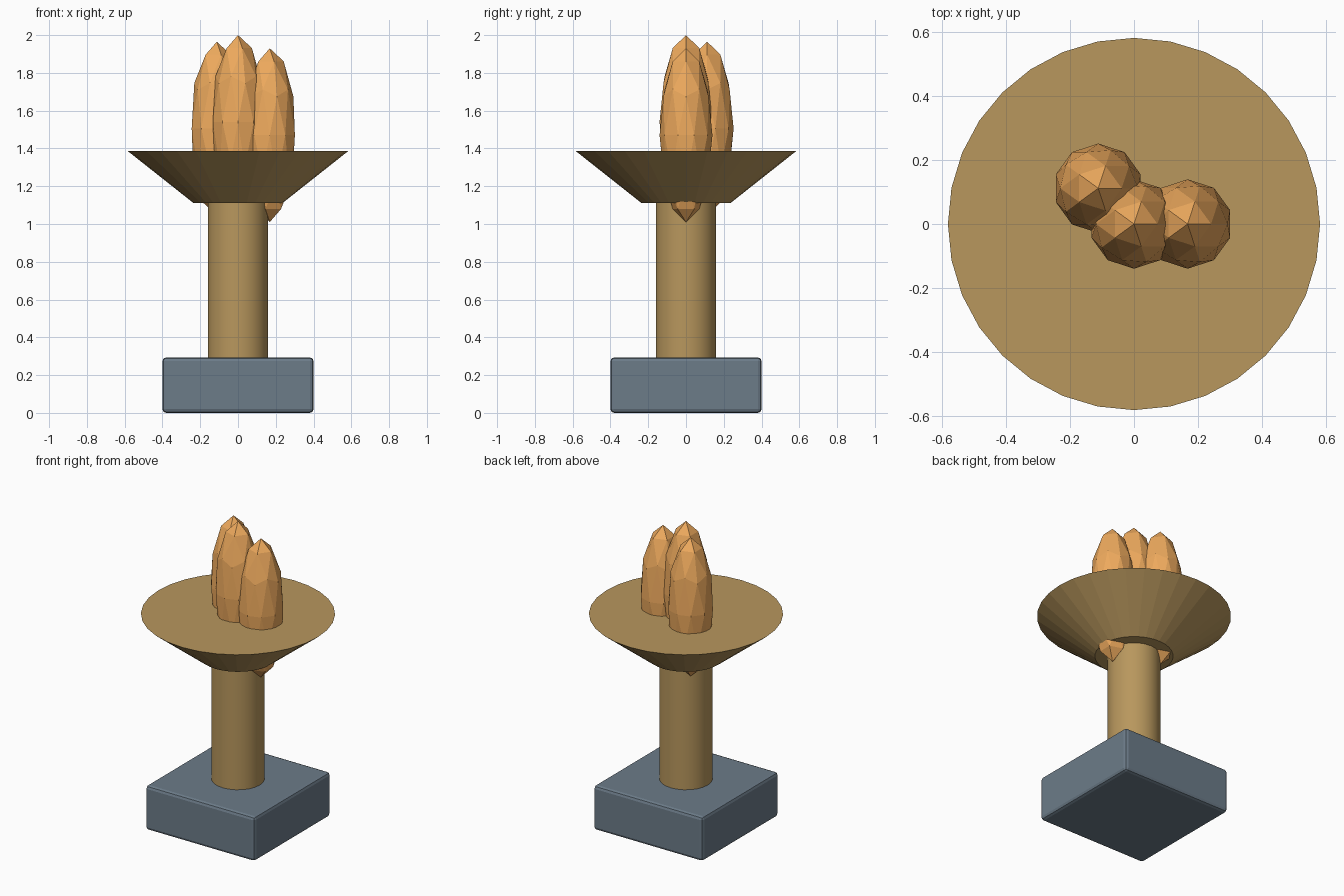
import bpy

if "Cube" in bpy.data.objects:
    bpy.data.objects.remove(bpy.data.objects["Cube"])


def material(name, color):
    m = bpy.data.materials.new(name)
    m.diffuse_color = (*color, 1)
    m.use_nodes = True
    m.node_tree.nodes["Principled BSDF"].inputs["Base Color"].default_value = m.diffuse_color
    return m


def finish(name, mat):
    ob = bpy.context.object
    ob.name = name
    ob.data.materials.append(mat)
    return ob


stone = material("stone", (0.15, 0.2, 0.25))
brass = material("brass", (0.48, 0.31, 0.11))
fire = material("fire", (0.85, 0.4, 0.11))

# Square base block with softened edges
bpy.ops.mesh.primitive_cube_add(size=1, location=(0, 0, 0.147))
base = finish("base", stone)
base.scale = (0.8, 0.8, 0.294)
bpy.ops.object.transform_apply(location=False, rotation=False, scale=True)
bevel = base.modifiers.new("soft_edges", 'BEVEL')
bevel.width = 0.02
bevel.segments = 2

# Round column
bpy.ops.mesh.primitive_cylinder_add(vertices=24, radius=0.16, depth=0.9,
                                    location=(0, 0, 0.71))
finish("column", brass)
bpy.ops.object.shade_smooth_by_angle()

# Flared bowl, closed at the top
bpy.ops.mesh.primitive_cone_add(vertices=32, radius1=0.235, radius2=0.583,
                                depth=0.275, location=(0, 0, 1.248))
finish("bowl", brass)

# Three faceted flames, stretched upward and poking through the bowl
flames = [("flame_middle", 0, 0, 1.54),
          ("flame_left", -0.112, 0.112, 1.505),
          ("flame_right", 0.168, 0, 1.47)]
for name, x, y, z in flames:
    bpy.ops.mesh.primitive_ico_sphere_add(subdivisions=2, radius=1,
                                          location=(x, y, z))
    finish(name, fire).scale = (0.14, 0.14, 0.46)
